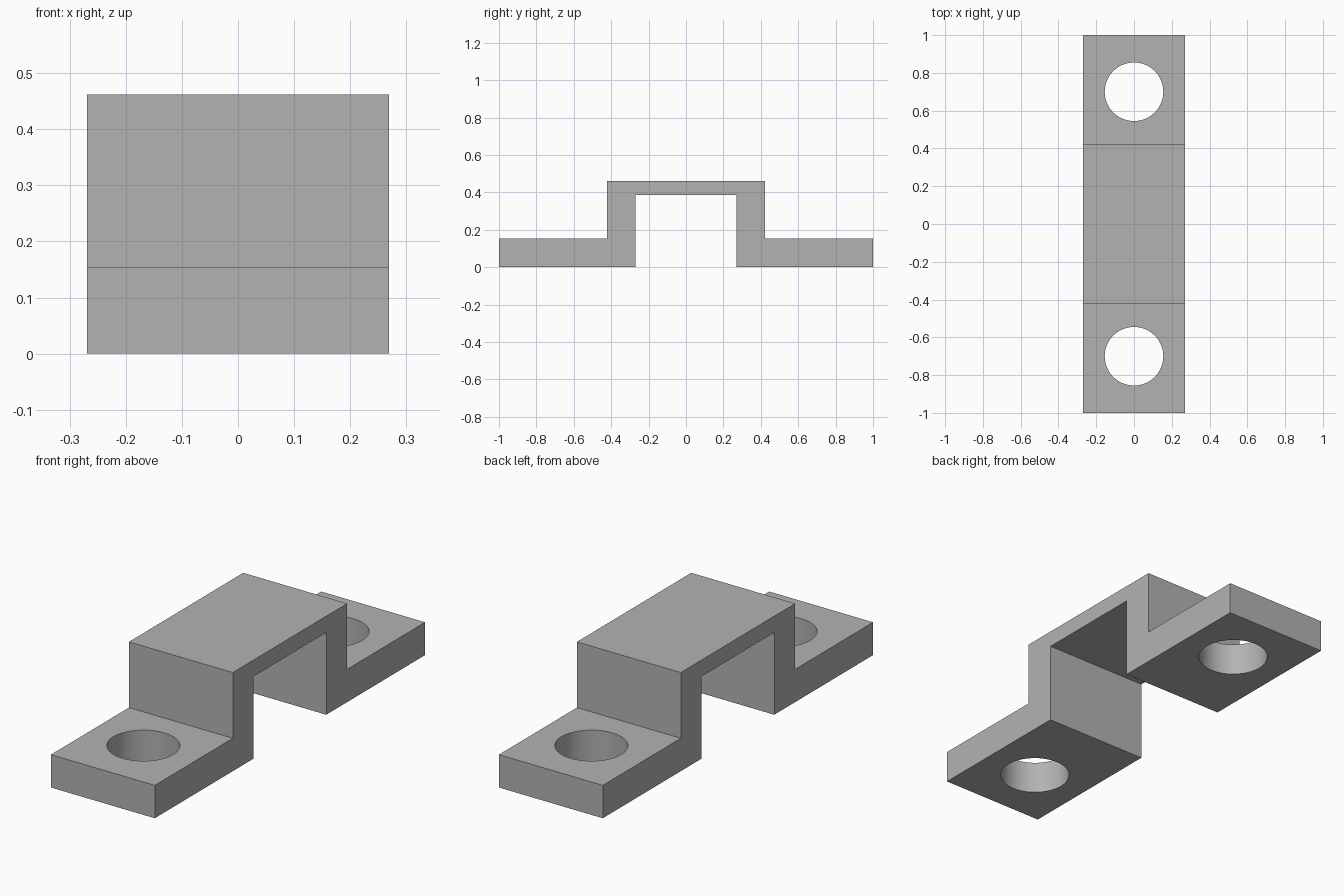
import bpy
import bmesh
import math

cube = bpy.data.objects.get("Cube")
if cube:
    bpy.data.objects.remove(cube, do_unlink=True)

HALF_WIDTH = 0.269
HOLE_RADIUS = 0.155
HOLE_Y = 0.7

# Plain grey metal
grey = bpy.data.materials.new("grey_metal")
grey.use_nodes = True
colour = (0.45, 0.45, 0.45, 1)
grey.diffuse_color = colour
grey.node_tree.nodes["Principled BSDF"].inputs["Base Color"].default_value = colour

# Strap profile: one half in (y, z), mirrored to make the full outline
half = [(0.269, 0.385), (0.269, 0), (1, 0), (1, 0.154), (0.423, 0.154), (0.423, 0.462)]
outline = half + [(-y, z) for y, z in reversed(half)]

bm = bmesh.new()
profile = bm.faces.new([bm.verts.new((-HALF_WIDTH, y, z)) for y, z in outline])
extruded = bmesh.ops.extrude_face_region(bm, geom=[profile], use_keep_orig=True)
moved = [v for v in extruded["geom"] if isinstance(v, bmesh.types.BMVert)]
bmesh.ops.translate(bm, verts=moved, vec=(2 * HALF_WIDTH, 0, 0))
bmesh.ops.recalc_face_normals(bm, faces=bm.faces)
mesh = bpy.data.meshes.new("strap_bracket")
bm.to_mesh(mesh)
bm.free()
mesh.materials.append(grey)
bracket = bpy.data.objects.new("strap_bracket", mesh)
bpy.context.collection.objects.link(bracket)


def drill_hole(y):
    """Cut a round bolt hole through a foot."""
    bpy.ops.mesh.primitive_cylinder_add(
        vertices=64, radius=HOLE_RADIUS, depth=0.3, location=(0, y, 0.08))
    cutter = bpy.context.object
    cutter.name = "hole_cutter"
    cutter.hide_render = True
    cutter.data.materials.append(grey)
    cut = bracket.modifiers.new("bolt_hole", "BOOLEAN")
    cut.operation = "DIFFERENCE"
    cut.solver = "EXACT"
    cut.object = cutter
    bpy.ops.object.select_all(action="DESELECT")
    bracket.select_set(True)
    bpy.context.view_layer.objects.active = bracket
    bpy.ops.object.modifier_apply(modifier=cut.name)
    bpy.data.objects.remove(cutter, do_unlink=True)


# Bolt holes, one in each foot
for side in (-1, 1):
    drill_hole(side * HOLE_Y)

# Smooth hole walls, sharp edges elsewhere
bpy.ops.object.shade_smooth_by_angle(angle=math.radians(30))
